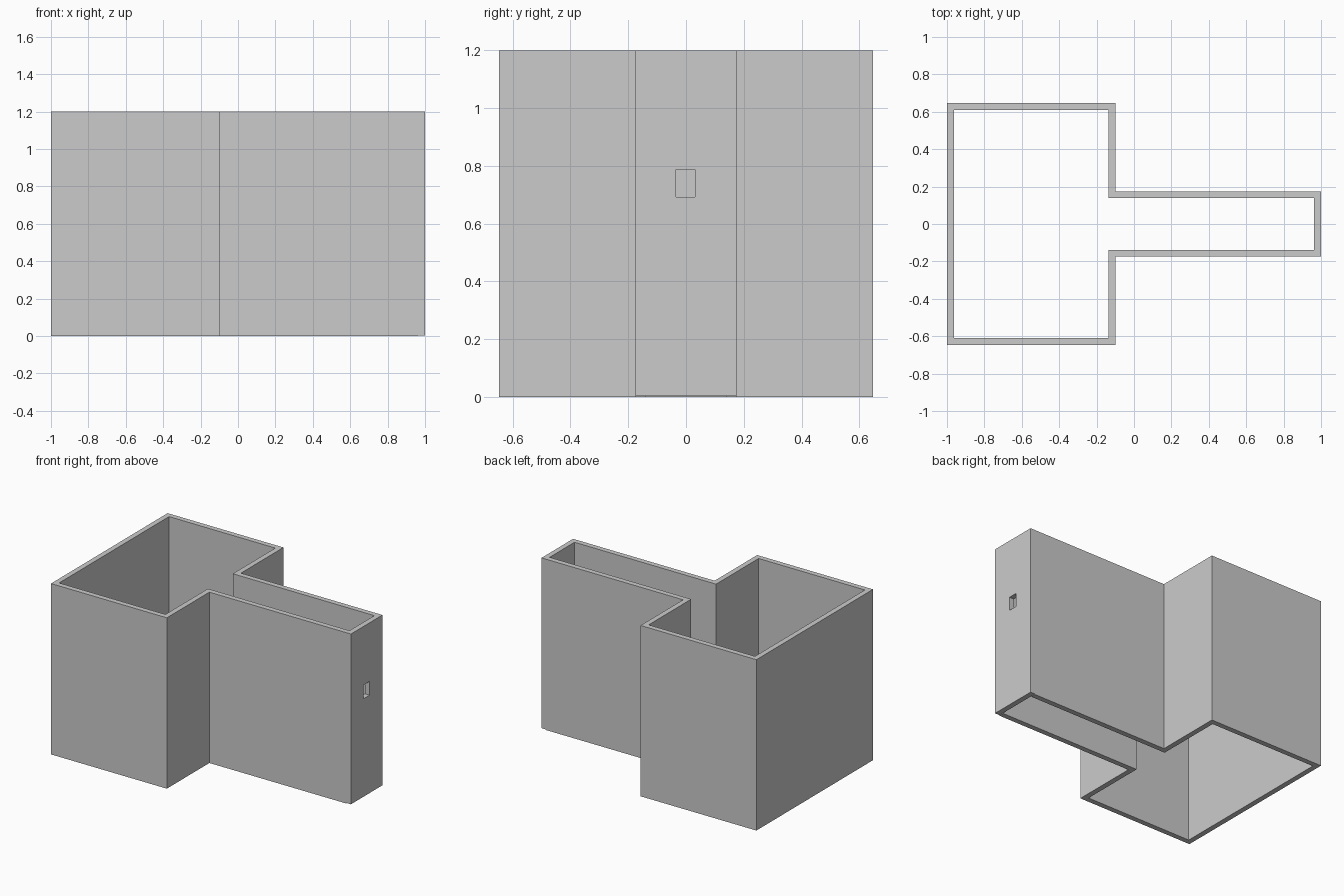
import bpy, bmesh

if "Cube" in bpy.data.objects:
    bpy.data.objects.remove(bpy.data.objects["Cube"])

H, T = 1.2, 0.037          # wall height and thickness
X0, X1, X2 = -1.0, -0.1, 1.0
W, S = 0.647, 0.175        # half widths of the wide room and the narrow stem


def add_object(name, bm):
    bmesh.ops.recalc_face_normals(bm, faces=bm.faces)
    mesh = bpy.data.meshes.new(name)
    bm.to_mesh(mesh)
    bm.free()
    ob = bpy.data.objects.new(name, mesh)
    bpy.context.collection.objects.link(ob)
    return ob


def extrude_profile(name, points, z0, z1):
    bm = bmesh.new()
    face = bm.faces.new([bm.verts.new((x, y, z0)) for x, y in points])
    top = bmesh.ops.extrude_face_region(bm, geom=[face])["geom"]
    verts = [v for v in top if isinstance(v, bmesh.types.BMVert)]
    bmesh.ops.translate(bm, verts=verts, vec=(0, 0, z1 - z0))
    return add_object(name, bm)


def box(name, x0, x1, y0, y1, z0, z1):
    return extrude_profile(name, [(x0, y0), (x1, y0), (x1, y1), (x0, y1)], z0, z1)


# T-shaped wall, open where the end wall closes the stem
outer = [(X2 - T, S), (X1, S), (X1, W), (X0, W)]
inner = [(X2 - T, S - T), (X1 - T, S - T), (X1 - T, W - T), (X0 + T, W - T)]


def full(half):
    return half + [(x, -y) for x, y in reversed(half)]


extrude_profile("t_shaped_wall", full(outer) + full(inner)[::-1], 0, H)

# End wall, lifted a hair off the ground, with a small window
end_wall = box("end_wall", X2 - T, X2, -S, S, 0.004, H)
cutter = box("window_cutter", X2 - 0.1, X2 + 0.1, -0.034, 0.032, 0.692, 0.788)
cutter.hide_render = True
cutter.hide_viewport = True
cut = end_wall.modifiers.new("window", "BOOLEAN")
cut.operation = "DIFFERENCE"
cut.solver = "EXACT"
cut.object = cutter
